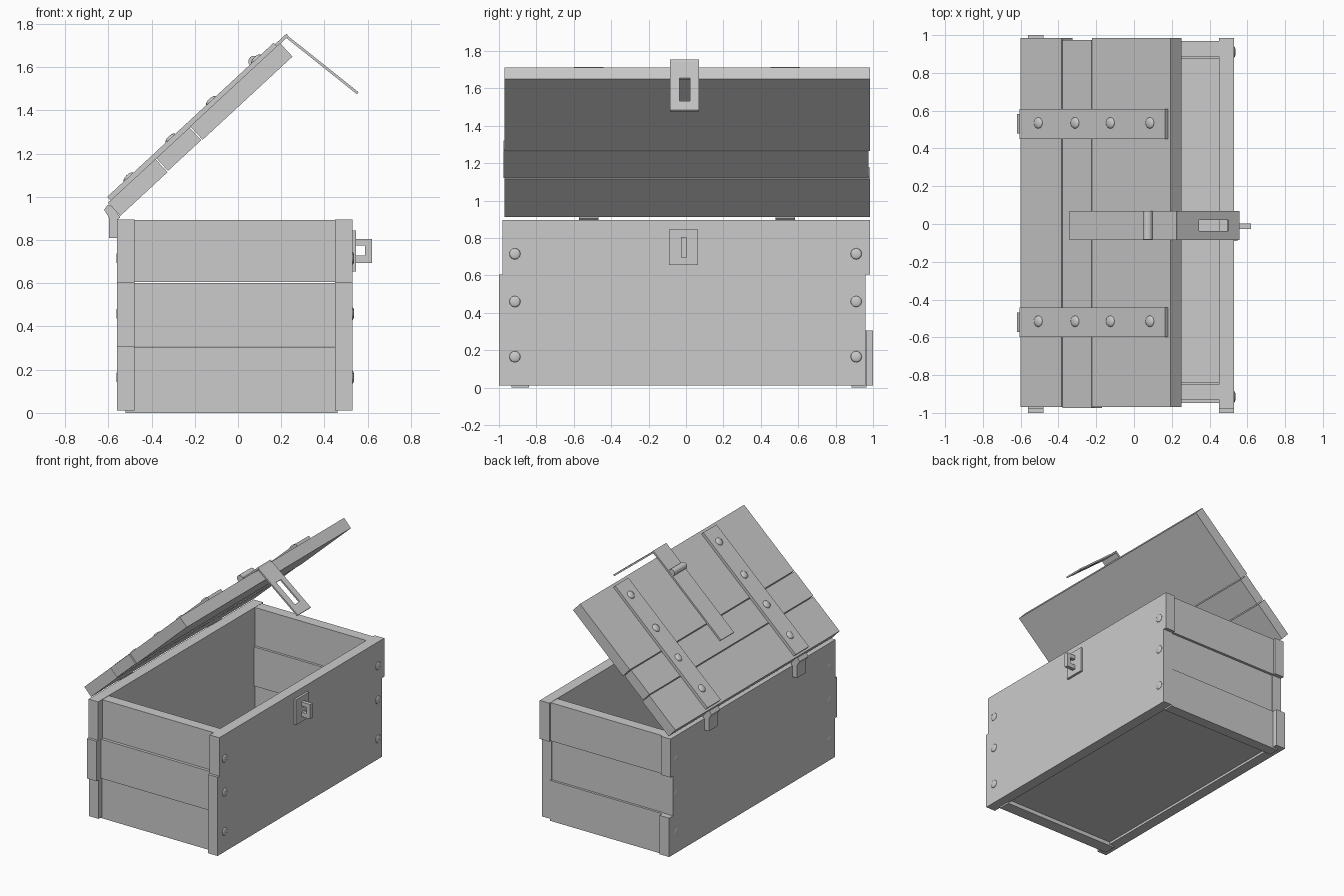
import bpy, bmesh
from math import atan2, radians
from mathutils import Matrix, Vector

if "Cube" in bpy.data.objects:
    bpy.data.objects.remove(bpy.data.objects["Cube"])

A = atan2(0.74, 0.80)                       # opening angle of the lid
LID = Matrix.Translation((-0.545, 0, 0.912)) @ Matrix.Rotation(-A, 4, 'Y')
I = Matrix.Identity(4)


def finish(name, bm, m=I):
    bmesh.ops.recalc_face_normals(bm, faces=bm.faces)
    me = bpy.data.meshes.new(name)
    bm.to_mesh(me)
    bm.free()
    ob = bpy.data.objects.new(name, me)
    ob.matrix_world = m
    bpy.context.collection.objects.link(ob)
    return ob


def box(name, x, y, z, m=I):
    bm = bmesh.new()
    c = [(a + b) / 2 for a, b in (x, y, z)]
    s = [b - a for a, b in (x, y, z)]
    bmesh.ops.create_cube(bm, size=1, matrix=Matrix.Translation(c) @ Matrix.Diagonal((*s, 1)))
    return finish(name, bm, m)


def profile(name, pts, y0, y1, m=I):
    """Extrude an x-z outline along y."""
    bm = bmesh.new()
    f = bm.faces.new([bm.verts.new((x, y0, z)) for x, z in pts])
    g = bmesh.ops.extrude_face_region(bm, geom=[f])
    bmesh.ops.translate(bm, vec=(0, y1 - y0, 0),
                        verts=[v for v in g['geom'] if isinstance(v, bmesh.types.BMVert)])
    return finish(name, bm, m)


def frame(name, outer, inner, t, m=I):
    """Flat plate in x-y with a rectangular hole, thickness t."""
    bm = bmesh.new()
    loops = []
    for (x0, x1, y0, y1) in (outer, inner):
        loops.append([bm.verts.new((x, y, 0)) for x, y in ((x0, y0), (x1, y0), (x1, y1), (x0, y1))])
    o, n = loops
    fs = [bm.faces.new((o[i], o[(i + 1) % 4], n[(i + 1) % 4], n[i])) for i in range(4)]
    g = bmesh.ops.extrude_face_region(bm, geom=fs)
    bmesh.ops.translate(bm, vec=(0, 0, t),
                        verts=[v for v in g['geom'] if isinstance(v, bmesh.types.BMVert)])
    return finish(name, bm, m)


def rivet(name, m, r=0.03, h=0.012):
    """Shallow dome pointing along local z."""
    bm = bmesh.new()
    bmesh.ops.create_uvsphere(bm, u_segments=12, v_segments=8, radius=1,
                              matrix=Matrix.Diagonal((r, r, h, 1)))
    ob = finish(name, bm, m)
    for p in ob.data.polygons:
        p.use_smooth = True


# front wall boards
box("front_wall_upper", (0.45, 0.53), (-0.98, 0.985), (0.605, 0.895))
box("front_wall_lower", (0.45, 0.53), (-1.0, 0.96), (0.012, 0.605))

# back wall boards
for nm, y, z in (("upper", (-0.98, 0.985), (0.605, 0.895)),
                 ("middle", (-1.0, 0.955), (0.305, 0.605)),
                 ("lower", (-0.975, 1.0), (0.012, 0.305))):
    box("back_wall_" + nm, (-0.56, -0.48), y, z)

# end planks, slightly uneven
for nm, x, z, yn, yp in (("upper", (-0.50, 0.47), (0.605, 0.893), (-0.93, -0.85), (0.888, 0.968)),
                         ("middle", (-0.50, 0.47), (0.307, 0.602), (-0.947, -0.86), (0.875, 0.953)),
                         ("lower", (-0.52, 0.46), (0.0, 0.304), (-0.932, -0.84), (0.885, 0.965))):
    box("end_plank_near_" + nm, x, yn, z)
    box("end_plank_far_" + nm, x, yp, z)

# floor
box("floor", (-0.49, 0.46), (-0.86, 0.90), (0.03, 0.08))

# wall rivets
for x, ang, side in ((0.53, 90, "front"), (-0.558, -90, "back")):
    for y in (-0.915, 0.91):
        for z in (0.165, 0.46, 0.715):
            rivet(side + "_rivet", Matrix.Translation((x, y, z)) @ Matrix.Rotation(radians(ang), 4, 'Y'),
                  h=0.008 if x > 0 else 0.005)

# lid boards
for nm, u, y, n in (("rear", (0, 0.298), (-0.97, 0.985), (0, 0.083)),
                    ("centre", (0.304, 0.513), (-0.975, 0.975), (0.003, 0.083)),
                    ("front", (0.519, 1.086), (-0.97, 0.985), (0, 0.085))):
    box("lid_board_" + nm, u, y, n, LID)

# straps, rivets and hinges
for c in (0.53, -0.52):
    box("lid_strap", (0.015, 1.065), (c - 0.079, c + 0.079), (0.08, 0.106), LID)
    for u in (0.15, 0.415, 0.67, 0.955):
        rivet("strap_rivet", LID @ Matrix.Translation((u, c + 0.005, 0.106)))
    profile("hinge", [(-0.598, 0.81), (-0.558, 0.81), (-0.558, 0.895), (-0.545, 0.905),
                      (-0.575, 0.95), (-0.602, 0.965), (-0.62, 0.94), (-0.598, 0.905)],
            c - 0.052, c + 0.052)

# hasp: strap, pin and slotted flap
Y0, Y1 = -0.085, 0.07
box("hasp_strap", (0.368, 1.137), (Y0, Y1), (0.082, 0.097), LID)
bm = bmesh.new()
bmesh.ops.create_cone(bm, cap_ends=True, segments=16, radius1=0.026, radius2=0.026, depth=0.15,
                      matrix=Matrix.Rotation(radians(90), 4, 'X'))
finish("hasp_pin", bm, LID @ Matrix.Translation((0.94, -0.007, 0.105)))
flap = Matrix.Translation((0.226, 0, 1.734)) @ Matrix.Rotation(atan2(0.255, 0.32), 4, 'Y')
frame("hasp_flap", (0, 0.415, Y0, Y1), (0.14, 0.34, -0.036, 0.022), 0.012, flap)

# staple plate and loop
box("staple_plate", (0.525, 0.547), (-0.09, 0.065), (0.655, 0.845))
profile("staple_loop", [(0.54, 0.695), (0.62, 0.695), (0.62, 0.805), (0.54, 0.805),
                        (0.54, 0.775), (0.588, 0.775), (0.588, 0.728), (0.54, 0.728)],
        -0.026, 0.002)
